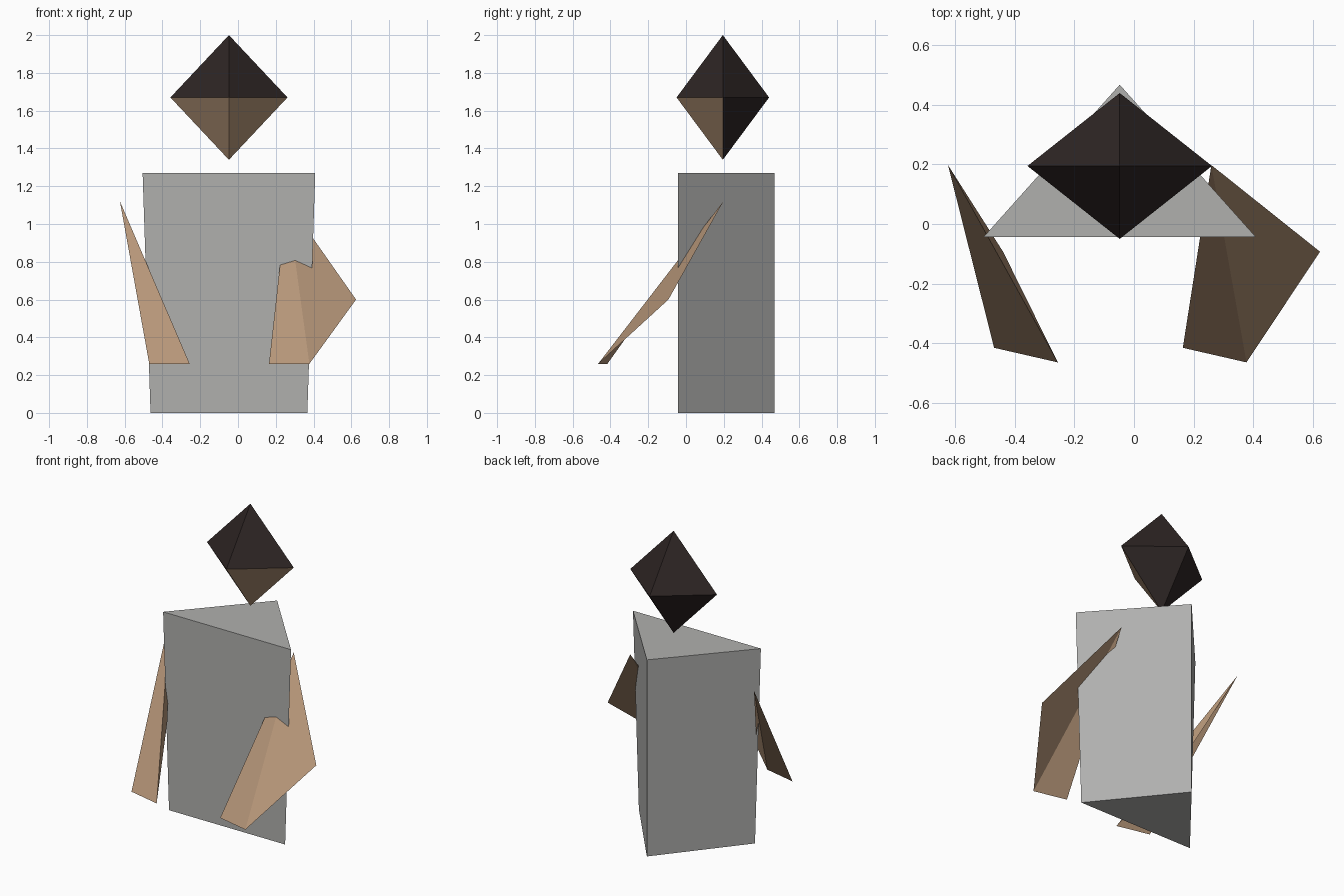
import bpy
import bmesh

cube = bpy.data.objects.get("Cube")
if cube:
    bpy.data.objects.remove(cube, do_unlink=True)


def material(name, rgb):
    mat = bpy.data.materials.new(name)
    mat.use_nodes = True
    mat.diffuse_color = (*rgb, 1)
    shader = mat.node_tree.nodes["Principled BSDF"]
    shader.inputs["Base Color"].default_value = (*rgb, 1)
    return mat


GREY = material("grey cloth", (0.434, 0.434, 0.423))
SKIN = material("tan skin", (0.462, 0.301, 0.188))
HAIR = material("dark brown hair", (0.026, 0.018, 0.017))


def build(name, points, faces, materials, closed=True):
    """Make a flat-shaded mesh object from a few corner points."""
    bm = bmesh.new()
    verts = [bm.verts.new(p) for p in points]
    for face in faces:
        bm.faces.new([verts[i] for i in face])
    if closed:
        bmesh.ops.recalc_face_normals(bm, faces=bm.faces)
    mesh = bpy.data.meshes.new(name)
    bm.to_mesh(mesh)
    bm.free()
    for mat in materials:
        mesh.materials.append(mat)
    obj = bpy.data.objects.new(name, mesh)
    bpy.context.collection.objects.link(obj)
    return obj


# Torso: triangular prism, slightly wider at the top
mid_x = -0.048
front_y, back_y = -0.043, 0.468
ring = []
for z, half_width in ((0, 0.415), (1.27, 0.457)):
    ring += [(mid_x - half_width, front_y, z),
             (mid_x + half_width, front_y, z),
             (mid_x, back_y, z)]
sides = [(i, (i + 1) % 3, (i + 1) % 3 + 3, i + 3) for i in range(3)]
build("torso", ring, [(0, 2, 1), (3, 4, 5)] + sides, [GREY])

# Head: octahedron, with the face on the lower front
head_y, head_z = 0.195, 1.67
equator = [(mid_x + 0.31, head_y, head_z), (mid_x, head_y + 0.245, head_z),
           (mid_x - 0.31, head_y, head_z), (mid_x, head_y - 0.245, head_z)]
tips = [(mid_x, head_y, 2.0), (mid_x, head_y, 1.34)]
facets = [(i, (i + 1) % 4, tip) for i in range(4) for tip in (4, 5)]
head = build("head", equator + tips, facets, [HAIR, SKIN])
for poly in head.data.polygons:
    if poly.normal.y < 0 and poly.normal.z < 0:
        poly.material_index = 1

# Arms: folded sheets with shoulder, elbow and two hand corners
for name, shoulder_x, elbow_x, hand_x in (("left_arm", 0.26, 0.625, 0.378),
                                          ("right_arm", -0.625, -0.44, -0.256)):
    corners = [(shoulder_x, 0.198, 1.12), (elbow_x, -0.093, 0.6),
               (hand_x, -0.465, 0.26), (hand_x - 0.214, -0.416, 0.26)]
    build(name, corners, [(0, 2, 1), (0, 3, 2)], [SKIN], closed=False)
